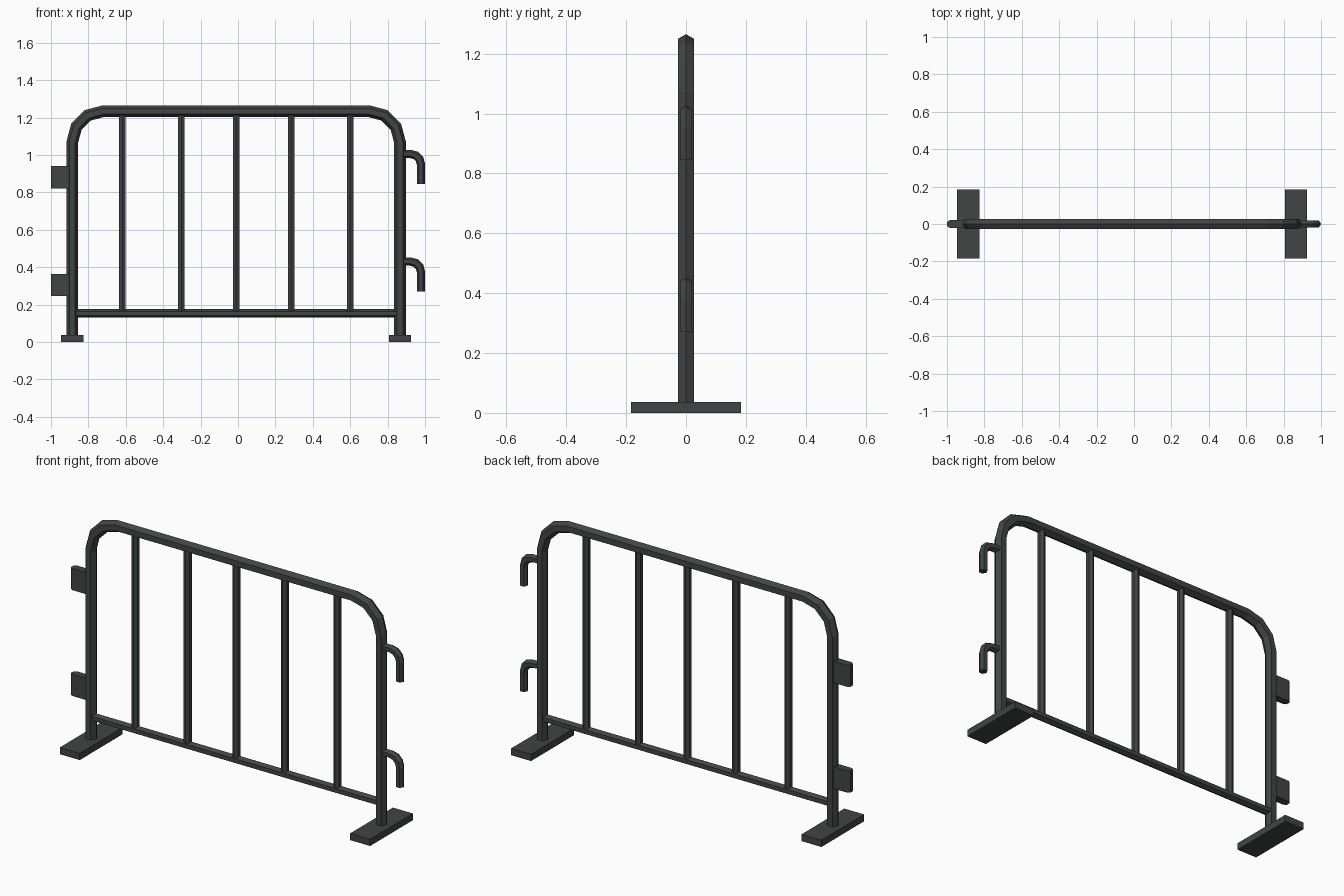
import bpy, bmesh, math
from mathutils import Vector

if "Cube" in bpy.data.objects:
    bpy.data.objects.remove(bpy.data.objects["Cube"])

mat = bpy.data.materials.new("dark grey metal")
mat.diffuse_color = (0.05, 0.06, 0.057, 1)
mat.use_nodes = True
mat.node_tree.nodes["Principled BSDF"].inputs["Base Color"].default_value = mat.diffuse_color


def finish(bm, name):
    bmesh.ops.recalc_face_normals(bm, faces=bm.faces)
    me = bpy.data.meshes.new(name)
    bm.to_mesh(me)
    bm.free()
    me.materials.append(mat)
    ob = bpy.data.objects.new(name, me)
    bpy.context.collection.objects.link(ob)
    return ob


def tube(name, path, r, phase=0.0):
    """Mitred hexagonal tube along (x, z) points in the y = 0 plane."""
    pts = [Vector(p) for p in path]
    dirs = [(b - a).normalized() for a, b in zip(pts, pts[1:])]
    bm = bmesh.new()
    rings = []
    for i, p in enumerate(pts):
        d0, d1 = dirs[max(i - 1, 0)], dirs[min(i, len(dirs) - 1)]
        t = (d0 + d1).normalized()
        n = Vector((-t.y, t.x)) / t.dot(d0)
        ring = []
        for k in range(6):
            a = phase + k * math.pi / 3
            q = p + n * (r * math.cos(a))
            ring.append(bm.verts.new((q.x, r * math.sin(a), q.y)))
        rings.append(ring)
    for a, b in zip(rings, rings[1:]):
        for k in range(6):
            j = (k + 1) % 6
            bm.faces.new((a[k], a[j], b[j], b[k]))
    bm.faces.new(rings[0])
    bm.faces.new(rings[-1])
    return finish(bm, name)


def prism(name, outline, z0, z1):
    bm = bmesh.new()
    face = bm.faces.new([bm.verts.new((x, y, z0)) for x, y in outline])
    ext = bmesh.ops.extrude_face_region(bm, geom=[face])
    top = [v for v in ext["geom"] if isinstance(v, bmesh.types.BMVert)]
    bmesh.ops.translate(bm, verts=top, vec=(0, 0, z1 - z0))
    # keep a closed solid whichever way the extrude treats the base
    bmesh.ops.holes_fill(bm, edges=[e for e in bm.edges if e.is_boundary])
    return finish(bm, name)


def arc(cx, cz, r, a0, a1, n=3):
    return [(cx + r * math.cos(math.radians(a0 + (a1 - a0) * i / n)),
             cz + r * math.sin(math.radians(a0 + (a1 - a0) * i / n)))
            for i in range(n + 1)]


# Outer frame: two legs and a top rail with rounded corners
XL, XR, R = -0.886, 0.866, 0.165
tube("outer_frame",
     [(XL, 0.02)] + arc(XL + R, 1.069, R, 180, 90)
     + arc(XR - R, 1.069, R, 90, 0) + [(XR, 0.02)], 0.031)

# Bottom rail and upright bars
tube("bottom_rail", [(XL, 0.153), (XR, 0.153)], 0.023)
for i, x in enumerate((-0.618, -0.303, -0.01, 0.284, 0.6)):
    tube(f"upright_bar_{i + 1}", [(x, 0.155), (x, 1.225)], 0.02, math.pi / 6)

# Feet
for side, x in (("left", XL), ("right", XR)):
    prism(f"{side}_foot", [(x - 0.06, -0.184), (x + 0.06, -0.184),
                           (x + 0.06, 0.184), (x - 0.06, 0.184)], 0, 0.037)

# Connecting lugs on the left, hooks on the right
for level, z, hz in (("lower", 0.245, 0.43), ("upper", 0.822, 1.005)):
    prism(f"{level}_lug", [(-0.89, -0.021), (-0.985, -0.021), (-1, -0.011),
                           (-1, 0.011), (-0.985, 0.021), (-0.89, 0.021)],
          z, z + 0.118)
    tube(f"{level}_hook", [(XR, hz)] + arc(0.923, hz - 0.055, 0.055, 90, 0)
         + [(0.978, hz - 0.16)], 0.022)
